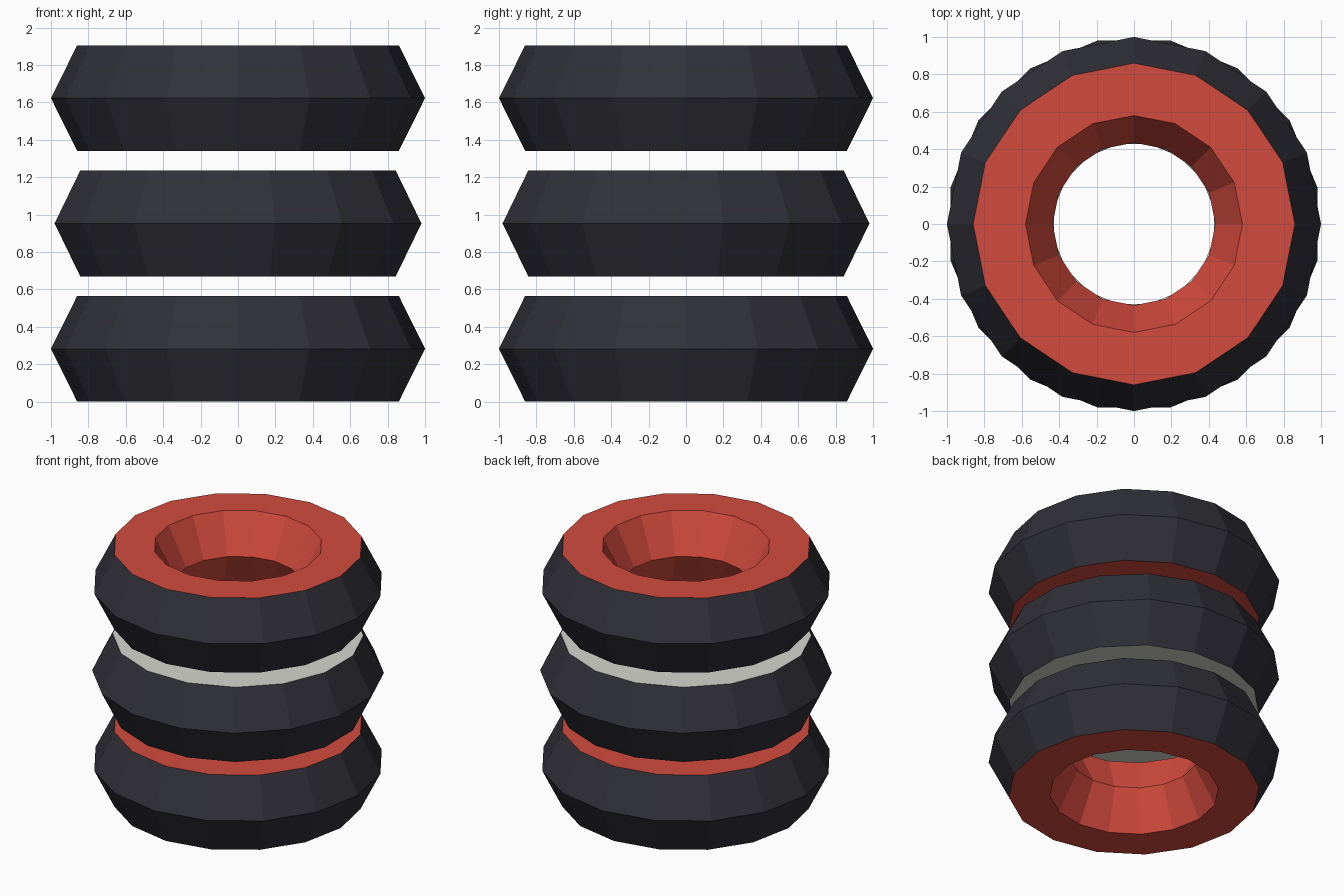
import bpy, bmesh, math

if "Cube" in bpy.data.objects:
    bpy.data.objects.remove(bpy.data.objects["Cube"])

SIDES = 16
HEIGHT = 0.565
STEP = 0.67


def material(name, rgb):
    # sRGB 0-255 to linear
    lin = [((c / 255 + 0.055) / 1.055) ** 2.4 for c in rgb]
    m = bpy.data.materials.new(name)
    m.diffuse_color = (*lin, 1)
    m.use_nodes = True
    m.node_tree.nodes["Principled BSDF"].inputs["Base Color"].default_value = m.diffuse_color
    return m


rubber = material("black rubber", (48, 48, 56))
red = material("red paint", (212, 75, 62))
white = material("white paint", (214, 214, 207))

# Tyre cross-section (radius, height), outer tread first
PROFILE = [(0.86, 0), (1.0, HEIGHT / 2), (0.86, HEIGHT),
           (0.58, HEIGHT), (0.435, HEIGHT / 2), (0.58, 0)]


def tyre(name, z, turn, paint):
    bm = bmesh.new()
    rings = []
    for i in range(SIDES):
        a = 2 * math.pi * i / SIDES + turn
        rings.append([bm.verts.new((r * math.cos(a), r * math.sin(a), z + h))
                      for r, h in PROFILE])
    n = len(PROFILE)
    for i in range(SIDES):
        p, q = rings[i], rings[(i + 1) % SIDES]
        for j in range(n):
            k = (j + 1) % n
            f = bm.faces.new((p[j], q[j], q[k], p[k]))
            # tread is rubber, side walls and bore are painted
            f.material_index = 0 if j < 2 else 1
    bmesh.ops.recalc_face_normals(bm, faces=bm.faces)
    mesh = bpy.data.meshes.new(name)
    bm.to_mesh(mesh)
    bm.free()
    mesh.materials.append(rubber)
    mesh.materials.append(paint)
    bpy.context.collection.objects.link(bpy.data.objects.new(name, mesh))


# Stack of three tyres, the middle one turned half a facet
for i, (name, paint) in enumerate([("bottom_tyre", red), ("middle_tyre", white), ("top_tyre", red)]):
    tyre(name, i * STEP, (i % 2) * math.pi / SIDES, paint)
